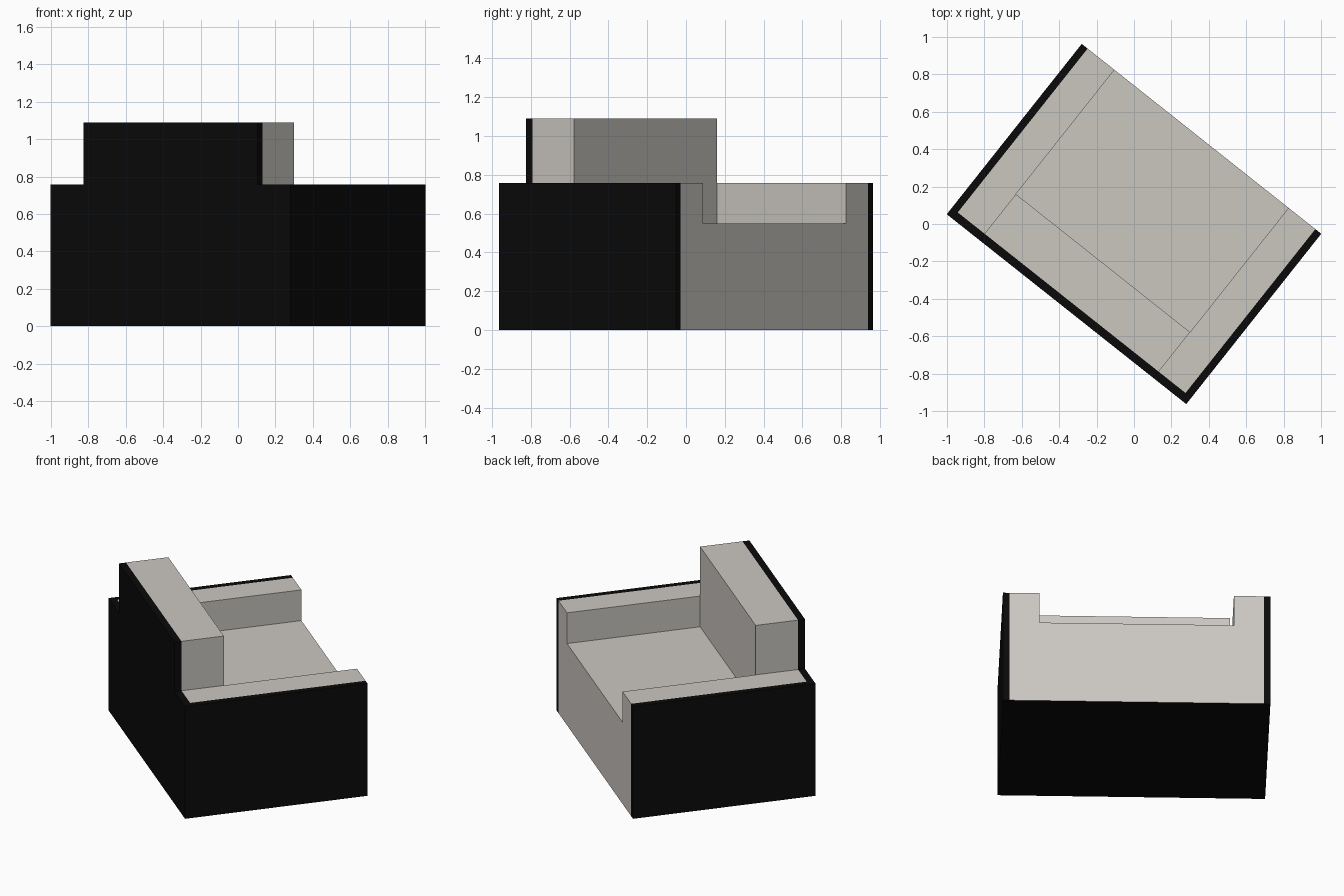
import bpy
import bmesh
import math
from mathutils import Matrix

cube = bpy.data.objects.get("Cube")
if cube:
    bpy.data.objects.remove(cube, do_unlink=True)


def material(name, r, g, b):
    mat = bpy.data.materials.new(name)
    mat.use_nodes = True
    mat.diffuse_color = (r, g, b, 1)
    mat.node_tree.nodes["Principled BSDF"].inputs["Base Color"].default_value = (r, g, b, 1)
    mat.roughness = 0.8
    return mat


GREY = material("warm_grey_fabric", 0.60, 0.57, 0.53)
BLACK = material("black_shell", 0.003, 0.003, 0.003)

# Main dimensions, with the chair's own depth running along y
HALF_W, HALF_D = 0.817, 0.581
INNER_W = 0.594                  # inner faces of the arms
SIDE_T, BACK_T = 0.04, 0.044     # shell panel thickness
ARM_Z, SEAT_Z, TOP_Z = 0.757, 0.55, 1.09
BACKREST_Y = -0.267
BACK_IN = -HALF_D + BACK_T
TURN = Matrix.Rotation(math.radians(-38.4), 4, "Z")


def prism(name, outline, y0, y1, mats):
    """Extrude an x-z outline from y0 to y1; downward faces take the last material."""
    bm = bmesh.new()
    face = bm.faces.new([bm.verts.new((x, y0, z)) for x, z in outline])
    ext = bmesh.ops.extrude_face_region(bm, geom=[face])
    moved = [v for v in ext["geom"] if isinstance(v, bmesh.types.BMVert)]
    bmesh.ops.translate(bm, verts=moved, vec=(0, y1 - y0, 0))
    bmesh.ops.recalc_face_normals(bm, faces=bm.faces)
    for f in bm.faces:
        if f.normal.z < -0.5:
            f.material_index = len(mats) - 1
    bm.transform(TURN)
    mesh = bpy.data.meshes.new(name)
    bm.to_mesh(mesh)
    bm.free()
    for m in mats:
        mesh.materials.append(m)
    obj = bpy.data.objects.new(name, mesh)
    bpy.context.collection.objects.link(obj)
    return obj


def mirrored(half):
    """Complete an outline from its +x half, listed bottom to top."""
    return half + [(-x, z) for x, z in reversed(half)]


def rect(x0, x1, z0, z1):
    return [(x0, z0), (x1, z0), (x1, z1), (x0, z1)]


# Upholstered seat and arms in one U-shaped body, with a black underside
body_w = HALF_W - SIDE_T
prism("seat_and_arms",
      mirrored([(body_w, 0), (body_w, ARM_Z), (INNER_W, ARM_Z), (INNER_W, SEAT_Z)]),
      BACK_IN, HALF_D, [GREY, BLACK])

# Backrest cushion between the arms
prism("backrest", rect(-INNER_W, INNER_W, SEAT_Z, TOP_Z), BACK_IN, BACKREST_Y, [GREY])

# Stepped rear panel of the shell
prism("back_panel",
      mirrored([(HALF_W, 0), (HALF_W, ARM_Z), (INNER_W, ARM_Z), (INNER_W, TOP_Z)]),
      -HALF_D, BACK_IN, [BLACK])

# Side panels of the shell
for side, s in (("left", 1), ("right", -1)):
    prism(side + "_side_panel", rect(s * body_w, s * HALF_W, 0, ARM_Z),
          BACK_IN, HALF_D, [BLACK])
